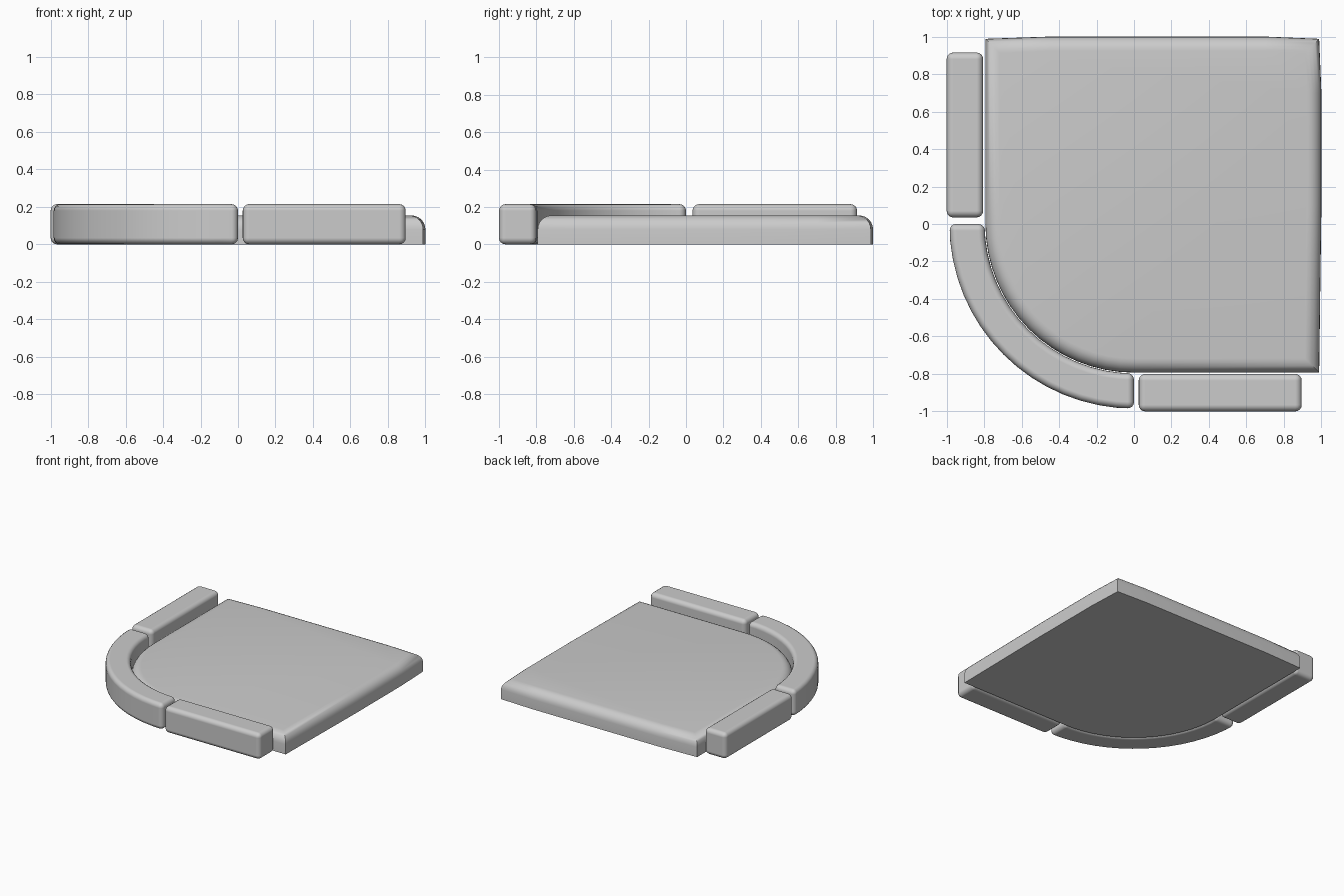
import bpy, bmesh, math

cube = bpy.data.objects.get("Cube")
if cube:
    bpy.data.objects.remove(cube)

# Single stone-grey material
stone = bpy.data.materials.new("stone grey")
stone.use_nodes = True
GREY = (0.6, 0.6, 0.6, 1)
stone.diffuse_color = GREY
stone.node_tree.nodes["Principled BSDF"].inputs["Base Color"].default_value = GREY


def loft(name, rings):
    """Join stacked closed rings with quads and cap both ends."""
    bm = bmesh.new()
    loops = [[bm.verts.new(p) for p in ring] for ring in rings]
    count = len(loops[0])
    for low, high in zip(loops, loops[1:]):
        for i in range(count):
            j = (i + 1) % count
            bm.faces.new((low[i], low[j], high[j], high[i]))
    bm.faces.new(loops[0][::-1])
    bm.faces.new(loops[-1])
    bmesh.ops.recalc_face_normals(bm, faces=bm.faces)
    for face in bm.faces:
        face.smooth = True
    mesh = bpy.data.meshes.new(name)
    bm.to_mesh(mesh)
    bm.free()
    mesh.materials.append(stone)
    obj = bpy.data.objects.new(name, mesh)
    bpy.context.collection.objects.link(obj)
    return obj


def arc(radius, steps=16):
    """Quarter circle from the -x axis to the -y axis."""
    angles = [math.pi + math.pi / 2 * i / steps for i in range(steps + 1)]
    return [(radius * math.cos(a), radius * math.sin(a)) for a in angles]


def kerb(name, outline):
    """Upright block with every edge softly rounded."""
    obj = loft(name, [[(x, y, z) for x, y in outline] for z in (0, 0.215)])
    bevel = obj.modifiers.new("soft edges", "BEVEL")
    bevel.width = 0.035
    bevel.segments = 4
    bevel.limit_method = "ANGLE"
    bevel.angle_limit = math.radians(40)
    bevel.harden_normals = True
    return obj


def rectangle(x0, x1, y0, y1):
    return [(x0, y0), (x1, y0), (x1, y1), (x0, y1)]


# Kerb stones along the left edge, the curved corner and the front edge
kerb("side_kerb", rectangle(-1, -0.805, 0.035, 0.915))
kerb("front_kerb", rectangle(0.025, 0.895, -1, -0.8))
curve = [(x, y) for x, y in arc(0.985)] + arc(0.797)[::-1]
kerb("corner_kerb", curve)


def slab_ring(inset, z):
    """Square plan with one round corner and slightly bowed free sides."""
    side, far, bow = 0.793 - inset, 1 - inset, 0.012
    plan = arc(side)
    plan += [(far - bow, -side), (far, 0.1), (far, 0.7), (far - bow, far - bow)]
    plan += [(0.7, far), (-0.45, far), (-side, far - bow)]
    return [(x, y, z) for x, y in plan]


# Paving slab with a rounded upper edge
profile = [(0, 0), (0, 0.08)]
for step in range(1, 7):
    a = math.pi / 2 * step / 6
    profile.append((0.075 * (1 - math.cos(a)), 0.08 + 0.075 * math.sin(a)))
slab = loft("paving_slab", [slab_ring(i, z) for i, z in profile])

bpy.ops.object.select_all(action="DESELECT")
slab.select_set(True)
bpy.context.view_layer.objects.active = slab
bpy.ops.object.shade_smooth_by_angle(angle=math.radians(50))
